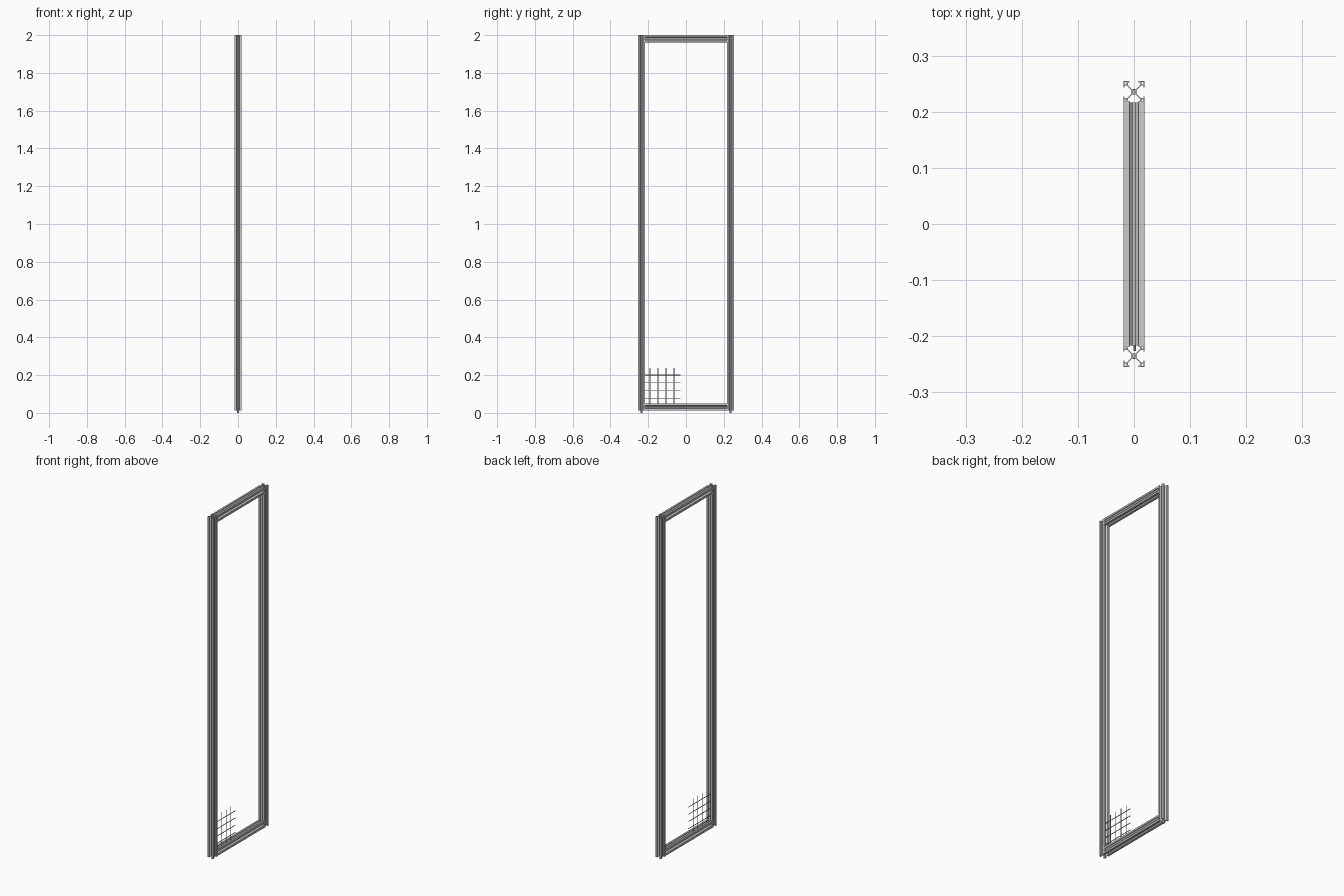
import bpy, bmesh, math
from mathutils import Matrix, Vector

if "Cube" in bpy.data.objects:
    bpy.data.objects.remove(bpy.data.objects["Cube"])

S = 0.019            # half width of the extrusion
Z0, Z1 = 0.013, 2.0  # post bottom and top
YC = 0.2355          # post centre


def rotated(pts, k):
    c, s = [(1, 0), (0, 1), (-1, 0), (0, -1)][k]
    return [(c * x - s * y, s * x + c * y) for x, y in pts]


# Slotted profile: thin diagonal webs, hollow corners and a bored core
half = [(0.0045, 0.003), (0.0125, 0.011), (0.0165, 0.011), (0.0165, 0.008),
        (S, 0.008), (S, S - 0.0007)]
quarter = half + [(y, x) for x, y in reversed(half)]
outer = [p for k in range(4) for p in rotated(quarter, k)]
a, b = 0.0132, 0.0172
hole = [(a, a), (b, a), (b, b), (a, b)]
bore = [(0.0024 * math.cos(t * math.pi / 6), 0.0024 * math.sin(t * math.pi / 6))
        for t in range(12)]
loops = [outer, bore] + [rotated(hole, k) for k in range(4)]


def finish(name, bm):
    bmesh.ops.recalc_face_normals(bm, faces=bm.faces)
    me = bpy.data.meshes.new(name)
    bm.to_mesh(me)
    bm.free()
    ob = bpy.data.objects.new(name, me)
    bpy.context.collection.objects.link(ob)
    return ob


def extrusion(name, length, matrix):
    bm = bmesh.new()
    edges = []
    for loop in loops:
        vs = [bm.verts.new((x, y, 0)) for x, y in loop]
        edges += [bm.edges.new((vs[i - 1], vs[i])) for i in range(len(vs))]
    bmesh.ops.triangle_fill(bm, edges=edges, use_beauty=True, normal=(0, 0, 1))
    ext = bmesh.ops.extrude_face_region(bm, geom=bm.faces[:], use_keep_orig=True)
    top = [g for g in ext["geom"] if isinstance(g, bmesh.types.BMVert)]
    bmesh.ops.translate(bm, verts=top, vec=(0, 0, length))
    bmesh.ops.transform(bm, matrix=matrix, verts=bm.verts)
    return finish(name, bm)


def rod(bm, p, q, r, n=8):
    p, q = Vector(p), Vector(q)
    d = q - p
    m = Matrix.Translation((p + q) / 2) @ d.to_track_quat('Z', 'Y').to_matrix().to_4x4()
    bmesh.ops.create_cone(bm, cap_ends=True, segments=n, radius1=r, radius2=r,
                          depth=d.length, matrix=m)


# Upright posts with a small foot pin under each
for side, y in (("left", -YC), ("right", YC)):
    extrusion(side + "_post", Z1 - Z0, Matrix.Translation((0, y, Z0)))
    bm = bmesh.new()
    rod(bm, (0, y, 0), (0, y, Z0), 0.005, 16)
    rod(bm, (0, y, Z0), (0, y, Z0 + 0.02), 0.0023, 12)
    finish(side + "_foot_pin", bm)

# Cross rails between the posts
yi = YC - S
for name, z in (("bottom_rail", Z0 + S), ("top_rail", Z1 - S)):
    extrusion(name, 2 * yi, Matrix.Translation((0, yi, z)) @ Matrix.Rotation(math.pi / 2, 4, 'X'))

# Sample of wire mesh seated in the slots of the lower corner
bm = bmesh.new()
for i in range(4):
    y = -0.19 + i * 0.042
    rod(bm, (-0.0015, y, 0.042), (-0.0015, y, 0.237), 0.002)
    z = 0.075 + i * 0.042
    rod(bm, (0.0015, -0.226, z), (0.0015, -0.028, z), 0.002)
finish("wire_mesh", bm)
